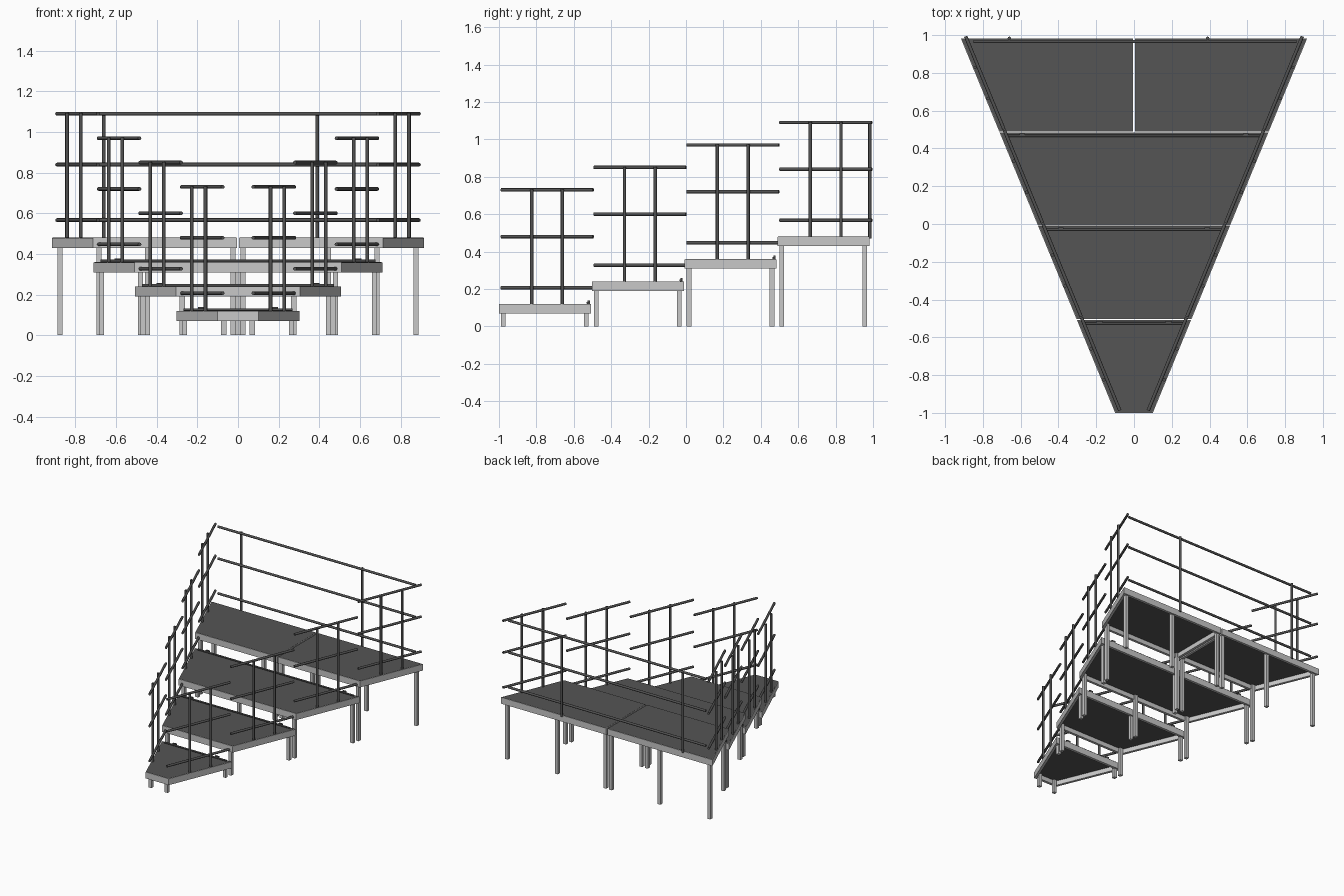
import bpy, bmesh, math
from mathutils import Vector

if "Cube" in bpy.data.objects:
    bpy.data.objects.remove(bpy.data.objects["Cube"])


def material(name, value):
    m = bpy.data.materials.new(name)
    m.diffuse_color = (value, value, value, 1)
    m.use_nodes = True
    m.node_tree.nodes["Principled BSDF"].inputs["Base Color"].default_value = m.diffuse_color
    return m


ALU = material("light_aluminium", 0.58)
DECK = material("dark_deck", 0.09)
STEEL = material("dark_steel", 0.085)


def finish(bm, name, mat):
    bmesh.ops.recalc_face_normals(bm, faces=bm.faces)
    me = bpy.data.meshes.new(name)
    bm.to_mesh(me)
    bm.free()
    me.materials.append(mat)
    ob = bpy.data.objects.new(name, me)
    bpy.context.collection.objects.link(ob)
    return ob


def add_tube(bm, a, b, r, sides=12):
    a, b = Vector(a), Vector(b)
    d = b - a
    m = d.to_track_quat('Z', 'Y').to_matrix().to_4x4()
    m.translation = (a + b) / 2
    g = bmesh.ops.create_cone(bm, cap_ends=True, segments=sides, radius1=r,
                              radius2=r, depth=d.length, matrix=m)
    for f in {f for v in g["verts"] for f in v.link_faces}:
        f.smooth = len(f.verts) == 4


def add_box(bm, x, y, z0, z1, sx, sy):
    for v in bmesh.ops.create_cube(bm, size=1)["verts"]:
        v.co = Vector((x + v.co.x * sx, y + v.co.y * sy,
                       (z0 + z1) / 2 + v.co.z * (z1 - z0)))


def inset_outline(pts, d):
    """Offset a counter-clockwise convex outline inwards."""
    out = []
    for i, p in enumerate(pts):
        p = Vector(p)
        e0 = (p - Vector(pts[i - 1])).normalized()
        e1 = (Vector(pts[(i + 1) % len(pts)]) - p).normalized()
        n0, n1 = Vector((-e0.y, e0.x)), Vector((-e1.y, e1.x))
        out.append(p + (n0 + n1) * d / (1 + n0.dot(n1)))
    return out


def platform(name, pts, top):
    # hollow perimeter frame
    bm = bmesh.new()
    inner = inset_outline(pts, 0.02)
    rings = [[bm.verts.new((p[0], p[1], z)) for p in ring]
             for ring, z in ((pts, top - 0.05), (pts, top - 0.001),
                             (inner, top - 0.001), (inner, top - 0.05))]
    n = len(pts)
    for k in range(4):
        for i in range(n):
            j, nx = (i + 1) % n, rings[(k + 1) % 4]
            bm.faces.new((rings[k][i], rings[k][j], nx[j], nx[i]))
    finish(bm, name + "_frame", ALU)
    # deck board
    bm = bmesh.new()
    board = inset_outline(pts, 0.003)
    lo = [bm.verts.new((p.x, p.y, top - 0.015)) for p in board]
    hi = [bm.verts.new((p.x, p.y, top)) for p in board]
    bm.faces.new(lo)
    bm.faces.new(hi)
    for i in range(n):
        j = (i + 1) % n
        bm.faces.new((lo[i], lo[j], hi[j], hi[i]))
    finish(bm, name + "_deck", DECK)


def half_width(y):
    return 0.10 + 0.412 * (y + 1)


RAILS = (0.087, 0.36, 0.61)
for i in range(4):
    y0 = -1 + 0.4965 * i
    y1 = y0 + 0.492
    top = 0.12 * (i + 1)
    w0, w1 = half_width(y0), half_width(y1)
    tier = "tier_%d" % (i + 1)

    # platforms: the widest tier is split into two halves
    if i < 3:
        platform(tier, [(-w0, y0), (w0, y0), (w1, y1), (-w1, y1)], top)
    else:
        platform(tier + "_right", [(0.005, y0), (w0, y0), (w1, y1), (0.005, y1)], top)
        platform(tier + "_left", [(-w0, y0), (-0.005, y0), (-0.005, y1), (-w1, y1)], top)

    # square legs
    yf, yr = y0 + 0.023, y1 - 0.025
    spots = [(s * (w - 0.035), y) for s in (-1, 1)
             for w, y in ((w0 + 0.005, yf), (w1 - 0.005, yr))]
    if i in (1, 2):
        spots.append((0, yr))
    if i == 2:
        spots.append((0, yf))
    if i == 3:
        spots += [(s * 0.024, y) for s in (-1, 1) for y in (yf, yr)]
        spots += [(s * 0.445, yr) for s in (-1, 1)]
    bm = bmesh.new()
    for x, y in spots:
        add_box(bm, x, y, 0, top - 0.016, 0.025, 0.025)
    finish(bm, tier + "_legs", ALU)

    # side railings
    for s, side in ((-1, "left"), (1, "right")):
        bm = bmesh.new()
        ya, yb = y0 + 0.012, y0 + 0.504
        for h in RAILS:
            add_tube(bm, (s * (half_width(ya) - 0.03), ya, top + h),
                     (s * (half_width(yb) - 0.03), yb, top + h), 0.009)
        for t in (1 / 3, 2 / 3):
            y = y0 + 0.008 + 0.492 * t + 0.003
            x = s * (half_width(y) - 0.012)
            add_tube(bm, (x, y, top - 0.002), (x, y, top + RAILS[-1] + 0.003), 0.009)
        finish(bm, tier + "_" + side + "_railing", STEEL)

    # low toe bar with clips at the rear of the lower tiers
    if i < 3:
        bm = bmesh.new()
        xe, yt = w1 - 0.035, y1 - 0.018
        add_tube(bm, (-xe, yt, top + 0.006), (xe, yt, top + 0.006), 0.006)
        for s in (-1, 1):
            add_box(bm, s * (w1 - 0.12), yt + 0.006, top, top + 0.018, 0.03, 0.012)
        finish(bm, tier + "_toe_bar", STEEL)

# rear railing
bm = bmesh.new()
for h in RAILS:
    add_tube(bm, (-0.85, 0.966, 0.48 + h), (0.86, 0.966, 0.48 + h), 0.009)
for x in (-0.66, 0.39):
    add_tube(bm, (x, 0.983, 0.47), (x, 0.983, 0.48 + RAILS[-1] + 0.003), 0.009)
finish(bm, "rear_railing", STEEL)
